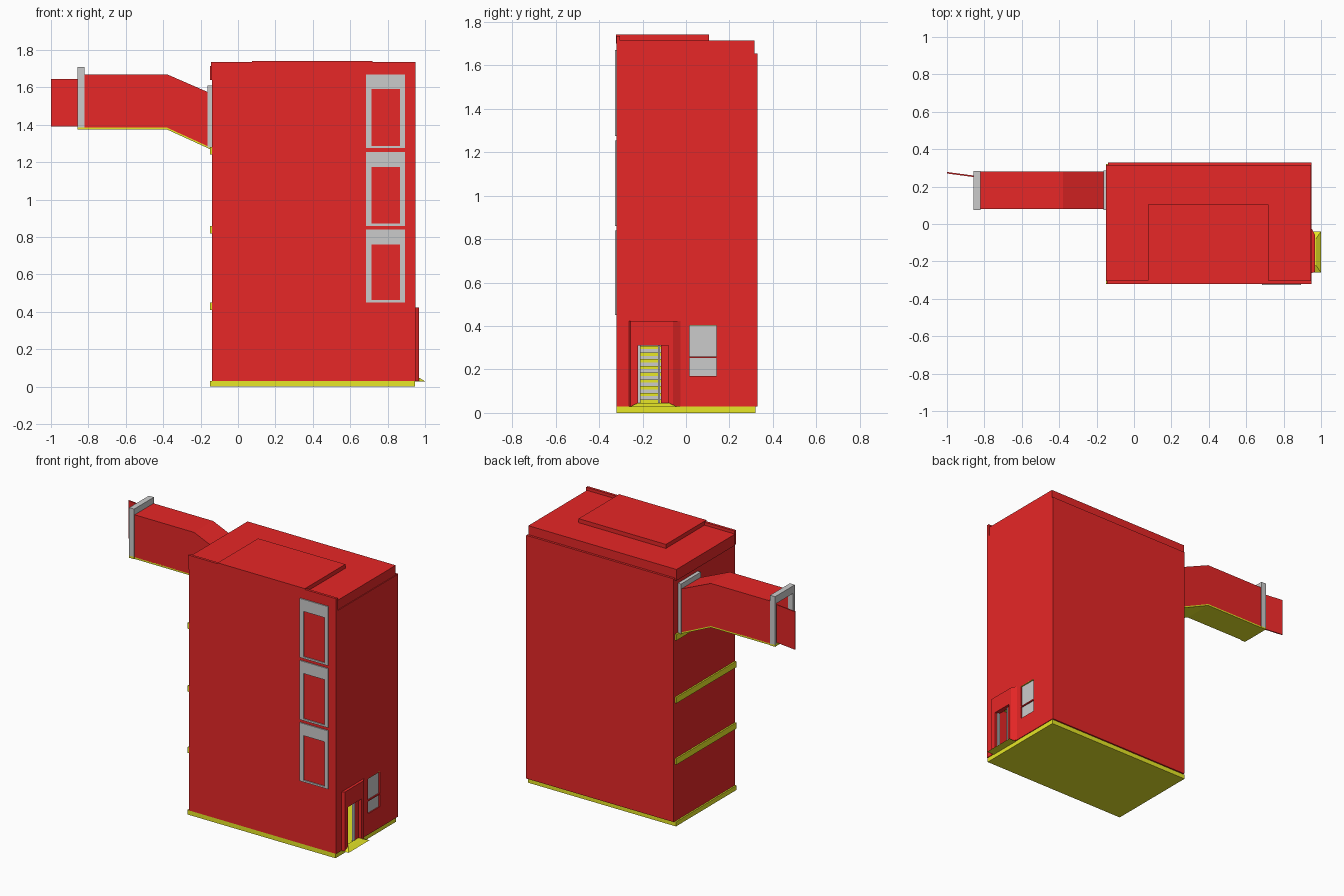
import bpy, bmesh

if "Cube" in bpy.data.objects:
    bpy.data.objects.remove(bpy.data.objects["Cube"])


def material(name, color):
    m = bpy.data.materials.new(name)
    m.diffuse_color = color
    m.use_nodes = True
    m.node_tree.nodes["Principled BSDF"].inputs["Base Color"].default_value = m.diffuse_color
    return m


RED = material("red", (0.8, 0.02, 0.02, 1))
YELLOW = material("yellow", (0.8, 0.8, 0.02, 1))


def add_mesh(name, bm, mat):
    bmesh.ops.recalc_face_normals(bm, faces=bm.faces)
    me = bpy.data.meshes.new(name)
    bm.to_mesh(me)
    bm.free()
    ob = bpy.data.objects.new(name, me)
    bpy.context.collection.objects.link(ob)
    if mat:
        me.materials.append(mat)
    return ob


def prism(name, pts, axis, lo, hi, mat=None):
    """Extrude a 2D outline along an axis."""
    at = {"x": lambda a, b, t: (t, a, b), "y": lambda a, b, t: (a, t, b),
          "z": lambda a, b, t: (a, b, t)}[axis]
    bm = bmesh.new()
    rings = [[bm.verts.new(at(a, b, t)) for a, b in pts] for t in (lo, hi)]
    n = len(pts)
    for r in rings:
        bm.faces.new(r)
    for i in range(n):
        j = (i + 1) % n
        bm.faces.new((rings[0][i], rings[0][j], rings[1][j], rings[1][i]))
    return add_mesh(name, bm, mat)


def box(name, x, y, z, mat=None):
    return prism(name, [(x[0], y[0]), (x[1], y[0]), (x[1], y[1]), (x[0], y[1])], "z", z[0], z[1], mat)


def cut(ob, *holes):
    """Cut box-shaped openings out of an object."""
    for h in holes:
        c = box("cutter", *h)
        m = ob.modifiers.new("opening", "BOOLEAN")
        m.operation, m.solver, m.object = "DIFFERENCE", "EXACT", c
        dg = bpy.context.evaluated_depsgraph_get()
        me = bpy.data.meshes.new_from_object(ob.evaluated_get(dg))
        ob.modifiers.clear()
        ob.data = me
        bpy.data.objects.remove(c)
    return ob


# floor slabs, sticking out a little on the left
box("base_slab", (-0.15, 0.945), (-0.32, 0.32), (0, 0.03), YELLOW)
for i, z in enumerate((0.41, 0.82, 1.24)):
    box(f"floor_slab_{i + 1}", (-0.15, 0.935), (-0.317, 0.315), (z, z + 0.04), YELLOW)

# outer walls
door_hole = ((0.90, 1.0), (-0.22, -0.08), (0.035, 0.31))
box("front_wall", (-0.14, 0.95), (-0.32, -0.305), (0.03, 1.735), RED)
box("back_wall", (-0.14, 0.95), (0.315, 0.33), (0.03, 1.655), RED)
left = box("left_wall", (-0.14, -0.125), (-0.305, 0.315), (0.03, 1.64), RED)
cut(left, ((-0.2, 0), (0.09, 0.27), (1.29, 1.57)))
right = box("right_wall", (0.935, 0.95), (-0.305, 0.315), (0.03, 1.65), RED)
cut(right, door_hole, ((0.9, 1), (0.015, 0.14), (0.17, 0.405)))

# roof
box("roof_slab", (-0.15, 0.945), (-0.305, 0.315), (1.64, 1.715), RED)
box("roof_block", (0.075, 0.72), (-0.322, 0.105), (1.70, 1.742), RED)

# tall front windows: grey frame with a red panel
for i, (lo, hi) in enumerate(((0.45, 0.84), (0.86, 1.255), (1.275, 1.67))):
    f = box(f"front_window_frame_{i + 1}", (0.685, 0.893), (-0.327, -0.318), (lo, hi))
    cut(f, ((0.713, 0.867), (-0.4, -0.2), (lo + 0.012, hi - 0.08)))

# side window
box("side_window_pane", (0.938, 0.942), (0.015, 0.14), (0.17, 0.405))
box("side_window_bar", (0.937, 0.95), (0.015, 0.14), (0.252, 0.26), RED)
box("side_window_lintel", (0.937, 0.95), (0.015, 0.14), (0.403, 0.41), YELLOW)

# entrance surround with bevelled sides
porch = prism("door_surround", [(0.945, -0.265), (0.968, -0.255), (0.968, -0.06), (0.945, -0.015)],
              "z", 0.03, 0.423, RED)
cut(porch, door_hole)
for i, y in enumerate((-0.22, -0.13)):
    box(f"door_post_{i + 1}", (0.935, 0.95), (y, y + 0.01), (0.035, 0.31))
box("door_leaf", (0.937, 0.947), (-0.115, -0.08), (0.035, 0.31), RED)

# sloped doorstep
bm = bmesh.new()
lower = [bm.verts.new((x, y, 0.028)) for x, y in ((0.945, -0.26), (1.0, -0.26), (1.0, -0.04), (0.945, -0.04))]
upper = [bm.verts.new((x, y, 0.046)) for x, y in ((0.945, -0.22), (0.972, -0.22), (0.972, -0.08), (0.945, -0.08))]
bm.faces.new(lower)
bm.faces.new(upper)
for i in range(4):
    j = (i + 1) % 4
    bm.faces.new((lower[i], lower[j], upper[j], upper[i]))
add_mesh("doorstep", bm, YELLOW)

# inner stairs seen through the door
for i in range(12):
    x, z = 0.84 - i * 0.04, 0.03 + i * 0.031
    box(f"stair_riser_{i + 1}", (x - 0.04, x), (-0.24, -0.10), (z, z + 0.016))
    box(f"stair_tread_{i + 1}", (x - 0.04, x + 0.004), (-0.24, -0.10), (z + 0.016, z + 0.031), YELLOW)

# bent walkway tube: two sides, roof and floor
xs = (-0.15, -0.38, -0.83)
top = (1.57, 1.67, 1.67)
bot = (1.28, 1.385, 1.385)


def strip(hi, lo):
    return list(zip(xs, hi)) + list(zip(xs, lo))[::-1]


for side, y in (("front", 0.08), ("back", 0.27)):
    prism(f"walkway_{side}_side", strip(top, bot), "y", y, y + 0.01, RED)
prism("walkway_roof", strip(top, [z - 0.01 for z in top]), "y", 0.08, 0.28, RED)
prism("walkway_floor", strip([z + 0.003 for z in bot], [z - 0.01 for z in bot]), "y", 0.08, 0.28, YELLOW)

# grey frames at both walkway ends
inner = box("walkway_inner_frame", (-0.163, -0.138), (0.075, 0.285), (1.278, 1.61))
cut(inner, ((-0.3, 0), (0.09, 0.27), (1.29, 1.56)))
outer = box("walkway_outer_frame", (-0.857, -0.82), (0.075, 0.283), (1.385, 1.71))
cut(outer, ((-1, 0), (0.092, 0.266), (1.3, 1.66)))
box("walkway_sill", (-0.857, -0.82), (0.075, 0.283), (1.375, 1.39), YELLOW)

# open end door
prism("walkway_door", [(-0.85, 0.25), (-0.85, 0.258), (-1.0, 0.278), (-1.0, 0.27)], "z", 1.392, 1.645, RED)

# parapet lip capping the front roof edge
box("front_parapet", (-0.145, 0.95), (-0.32, -0.303), (1.64, 1.735), RED)
